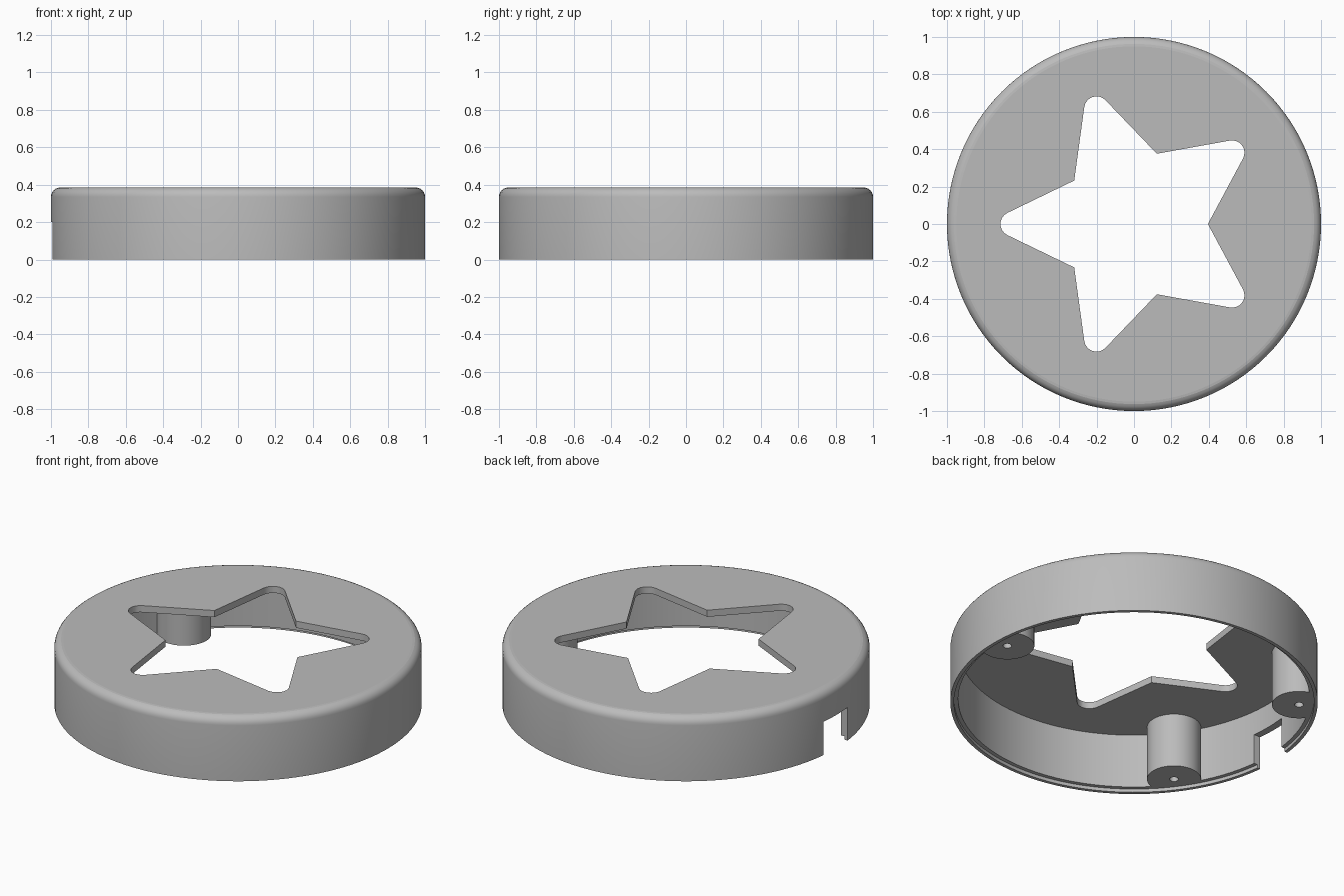
import bpy, bmesh
from math import sin, cos, pi, radians, atan2, hypot
from mathutils import Vector

cube = bpy.data.objects.get("Cube")
if cube:
    bpy.data.objects.remove(cube, do_unlink=True)

HEIGHT, PLATE, FILLET = 0.385, 0.04, 0.05
WALL_R, LIP_R, LIP_Z = 0.957, 0.98, 0.02
SEGMENTS = 128

grey = bpy.data.materials.new("plain_grey")
grey.use_nodes = True
grey.diffuse_color = (0.5, 0.5, 0.5, 1)
grey.node_tree.nodes["Principled BSDF"].inputs["Base Color"].default_value = grey.diffuse_color


def make_object(name, bm):
    bmesh.ops.recalc_face_normals(bm, faces=bm.faces)
    mesh = bpy.data.meshes.new(name)
    bm.to_mesh(mesh)
    bm.free()
    mesh.materials.append(grey)
    obj = bpy.data.objects.new(name, mesh)
    bpy.context.collection.objects.link(obj)
    return obj


def prism(name, outline, z0, z1):
    bm = bmesh.new()
    face = bm.faces.new([bm.verts.new((x, y, z0)) for x, y in outline])
    top = bmesh.ops.extrude_face_region(bm, geom=[face])["geom"]
    bmesh.ops.translate(bm, vec=(0, 0, z1 - z0),
                        verts=[v for v in top if isinstance(v, bmesh.types.BMVert)])
    return make_object(name, bm)


def lathe(name, profile):
    bm = bmesh.new()
    verts = [bm.verts.new((r, 0, z)) for r, z in profile]
    edges = [bm.edges.new(pair) for pair in zip(verts, verts[1:])]
    bmesh.ops.spin(bm, geom=verts + edges, cent=(0, 0, 0), axis=(0, 0, 1),
                   angle=2 * pi, steps=SEGMENTS)
    bmesh.ops.remove_doubles(bm, verts=bm.verts, dist=1e-4)
    return make_object(name, bm)


def cut(obj, cutter):
    cutter.hide_render = True
    mod = obj.modifiers.new("cut", "BOOLEAN")
    mod.operation, mod.solver, mod.object = "DIFFERENCE", "EXACT", cutter
    bpy.context.view_layer.objects.active = obj
    bpy.ops.object.modifier_apply(modifier=mod.name)
    bpy.data.objects.remove(cutter, do_unlink=True)


def finish(obj):
    # smooth curved walls, flat horizontal faces
    bpy.ops.object.select_all(action="DESELECT")
    obj.select_set(True)
    bpy.context.view_layer.objects.active = obj
    bpy.ops.object.shade_smooth_by_angle(angle=radians(30))
    for p in obj.data.polygons:
        if abs(p.normal.z) > 0.99:
            p.use_smooth = False


def circle(cx, cy, r, n):
    return [(cx + r * cos(2 * pi * i / n), cy + r * sin(2 * pi * i / n)) for i in range(n)]


def star_outline(inner=0.395, outer=0.8, tip_r=0.066, steps=8):
    # five points with rounded tips, one of them towards -x
    half = atan2(inner * sin(pi / 5), outer - inner * cos(pi / 5))
    centre = outer - tip_r / sin(half)
    sweep = pi / 2 - half
    points = []
    for k in range(5):
        a = pi + k * 2 * pi / 5
        c = Vector((cos(a), sin(a))) * centre
        for i in range(steps + 1):
            b = a - sweep + 2 * sweep * i / steps
            points.append((c.x + tip_r * cos(b), c.y + tip_r * sin(b)))
        points.append((inner * cos(a + pi / 5), inner * sin(a + pi / 5)))
    return points


# Round cover: rebated rim, thin wall, filleted top edge
fillet = [(1 - FILLET + FILLET * cos(i * pi / 12), HEIGHT - FILLET + FILLET * sin(i * pi / 12))
          for i in range(7)]
ceiling = HEIGHT - PLATE
cover = lathe("round_cover", [(0, ceiling), (WALL_R, ceiling), (WALL_R, LIP_Z), (LIP_R, LIP_Z),
                              (LIP_R, 0), (1, 0)] + fillet + [(0, HEIGHT)])

# Star opening and cable notch
cut(cover, prism("star_cutter", star_outline(), 0.3, 0.5))
notch = [(-1.1, -0.115), (-0.85, -0.115), (-0.85, 0.115), (-1.1, 0.115)]
cut(cover, prism("notch_cutter", notch, -0.1, 0.2))
finish(cover)

# Screw bosses merged into the wall, each with a blind hole
for label, degrees in (("left", 0), ("back_right", 144), ("front_right", 216)):
    a = radians(degrees)
    cx, cy = 0.9 * cos(a), 0.9 * sin(a)
    outline = []
    for x, y in circle(cx, cy, 0.147, 64):
        k = min(1, 0.965 / hypot(x, y))
        outline.append((x * k, y * k))
    boss = prism("screw_boss_" + label, outline, LIP_Z, ceiling + 0.01)
    cut(boss, prism("hole_cutter", circle(cx, cy, 0.024, 24), -0.1, 0.25))
    finish(boss)
